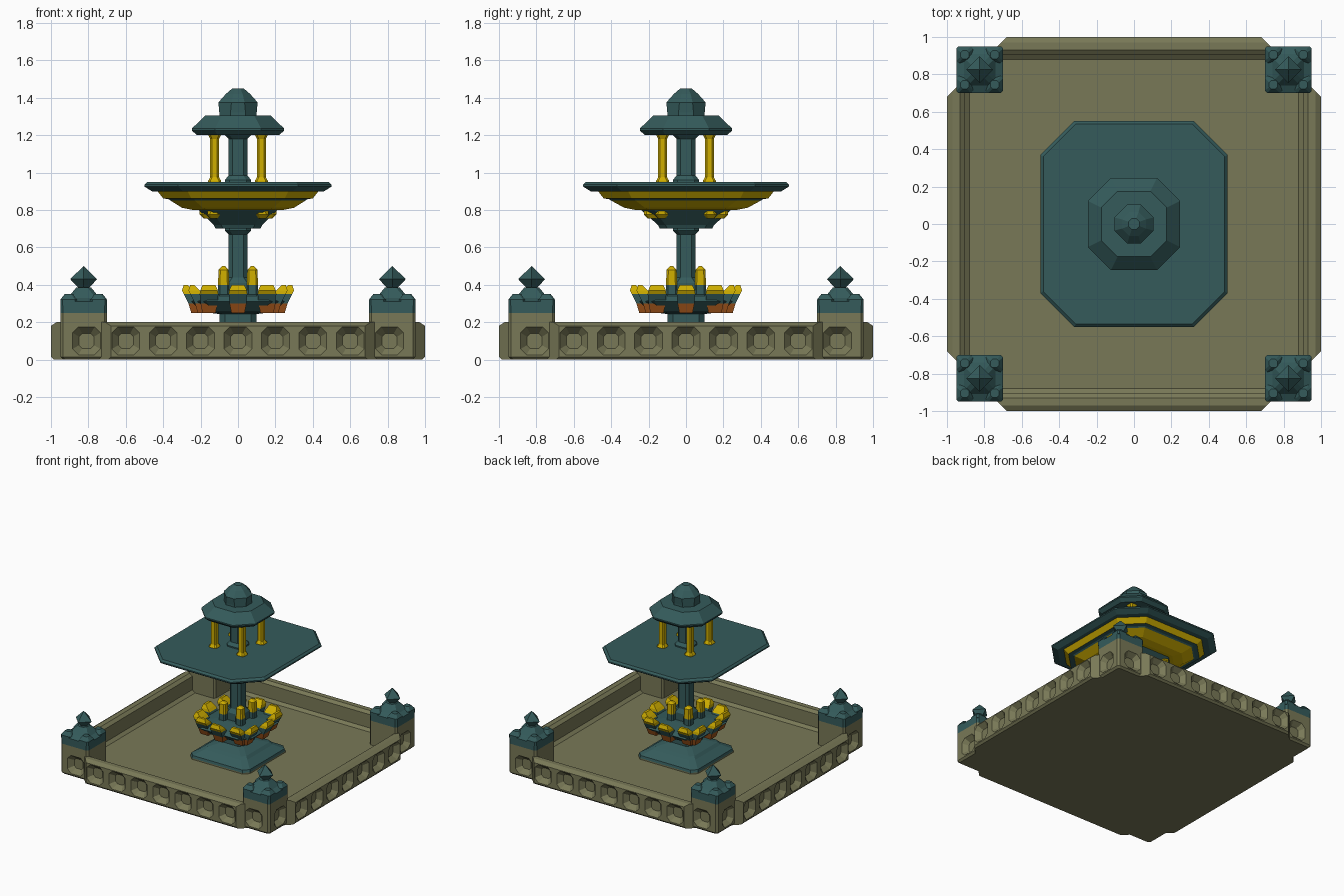
import bpy, bmesh, math
from mathutils import Matrix, Vector

if "Cube" in bpy.data.objects:
    bpy.data.objects.remove(bpy.data.objects["Cube"])


def mat(name, rgb):
    m = bpy.data.materials.new(name)
    m.diffuse_color = (*rgb, 1)
    m.use_nodes = True
    m.node_tree.nodes["Principled BSDF"].inputs["Base Color"].default_value = m.diffuse_color
    return m


STONE = mat("olive_stone", (0.19, 0.19, 0.095))
TEAL = mat("teal", (0.035, 0.105, 0.105))
GOLD = mat("gold", (0.62, 0.42, 0.0))
RUST = mat("rust", (0.33, 0.085, 0.01))


def finish(name, bm, mats):
    bmesh.ops.remove_doubles(bm, verts=bm.verts, dist=1e-5)
    bmesh.ops.recalc_face_normals(bm, faces=bm.faces)
    me = bpy.data.meshes.new(name)
    bm.to_mesh(me)
    bm.free()
    for m in mats:
        me.materials.append(m)
    ob = bpy.data.objects.new(name, me)
    bpy.context.collection.objects.link(ob)
    return ob


def add_loft(bm, rings, idx=None, mx=Matrix()):
    """Stack chamfered rectangles (half_x, half_y, chamfer, z)."""
    loops = []
    for hx, hy, c, z in rings:
        pts = [(hx, c - hy), (hx, hy - c), (hx - c, hy), (c - hx, hy),
               (-hx, hy - c), (-hx, c - hy), (c - hx, -hy), (hx - c, -hy)]
        loops.append([bm.verts.new(mx @ Vector((x, y, z))) for x, y in pts])
    for k, (a, b) in enumerate(zip(loops, loops[1:])):
        for i in range(8):
            j = (i + 1) % 8
            bm.faces.new((a[i], a[j], b[j], b[i])).material_index = idx[k] if idx else 0
    bm.faces.new(loops[0][::-1]).material_index = idx[0] if idx else 0
    bm.faces.new(loops[-1]).material_index = idx[-1] if idx else 0


def loft(name, rings, mats, idx=None, places=((0, 0),)):
    bm = bmesh.new()
    for x, y in places:
        add_loft(bm, rings, idx, Matrix.Translation((x, y, 0)))
    return finish(name, bm, mats)


def sq(h, c, z):
    return (h, h, c, z)


def corners(d):
    return [(sx * d, sy * d) for sx in (-1, 1) for sy in (-1, 1)]


def turn(k):
    return Matrix.Rotation(k * math.pi / 2, 4, 'Z')


# Recess cutter: octagonal frustums sunk into each outer face
def cutter(name, xs, face, depth):
    bm = bmesh.new()
    for k in range(4):
        for x in xs:
            m = turn(k) @ Matrix.Translation((x, -face, 0.1)) @ Matrix.Rotation(math.pi / 2, 4, 'X')
            add_loft(bm, [sq(0.083, 0.035, 0.01), sq(0.04, 0.017, -depth)], None, m)
    ob = finish(name, bm, [STONE])
    ob.hide_render = True
    ob.hide_viewport = True
    return ob


def cut(ob, tool):
    md = ob.modifiers.new("recesses", 'BOOLEAN')
    md.operation = 'DIFFERENCE'
    md.solver = 'EXACT'
    md.object = tool


# Basin floor
loft("basin_floor", [sq(0.9, 0, 0), sq(0.9, 0, 0.05)], [STONE])

# Low walls: one cross-section with mitred ends, on four sides
section = [(0.985, 0), (1, 0.015), (1, 0.18), (0.97, 0.2), (0.93, 0.2),
           (0.905, 0.18), (0.905, 0.07), (0.88, 0.05), (0.88, 0)]
bm = bmesh.new()
for k in range(4):
    ends = [[bm.verts.new(turn(k) @ Vector((s * (1.68 - y), -y, z))) for y, z in section]
            for s in (-1, 1)]
    n = len(section)
    for i in range(n):
        j = (i + 1) % n
        bm.faces.new((ends[0][i], ends[0][j], ends[1][j], ends[1][i]))
    for e in ends:
        bm.faces.new(e)
walls = finish("basin_walls", bm, [STONE])
cut(walls, cutter("wall_recess_cutter", [0.2 * i for i in range(-3, 4)], 1.0, 0.04))

# Corner posts
posts = loft("corner_posts", [sq(0.11, 0.015, 0), sq(0.125, 0.015, 0.015), sq(0.125, 0.015, 0.25)],
             [STONE], None, corners(0.825))
cut(posts, cutter("post_recess_cutter", (-0.81, 0.81), 0.95, 0.04))
loft("post_caps", [sq(0.125, 0.015, 0.25), sq(0.125, 0.015, 0.31), sq(0.085, 0.02, 0.33),
                   sq(0.04, 0.02, 0.385)], [TEAL], None, corners(0.825))
loft("post_cap_corners", [sq(0.045, 0.012, 0.29), sq(0.045, 0.012, 0.32), sq(0.022, 0.01, 0.35)],
     [TEAL], None, [(x + a, y + b) for x, y in corners(0.825) for a, b in corners(0.08)])
loft("post_finials", [sq(0.015, 0.015, 0.37), sq(0.072, 0.072, 0.43), sq(0.001, 0.001, 0.5)],
     [TEAL], None, corners(0.825))

# Pedestal and stem
loft("pedestal", [sq(0.27, 0.04, 0.04), sq(0.27, 0.04, 0.06), sq(0.265, 0.04, 0.08),
                  sq(0.2, 0.035, 0.12), sq(0.18, 0.03, 0.14), sq(0.1, 0.03, 0.17),
                  sq(0.1, 0.03, 0.26)], [STONE, TEAL], [0, 1, 1, 1, 1, 1])
loft("stem", [sq(0.07, 0.02, 0.25), sq(0.07, 0.02, 0.41), sq(0.05, 0.02, 0.44), sq(0.05, 0.02, 0.67),
              sq(0.07, 0.025, 0.69), sq(0.07, 0.025, 0.72)], [TEAL])

# Lotus bowl
loft("lotus_bowl", [sq(0.11, 0.03, 0.245), sq(0.19, 0.06, 0.255), sq(0.25, 0.08, 0.31),
                    sq(0.22, 0.07, 0.335), sq(0.1, 0.03, 0.35)], [TEAL])

# Outer petals: rust foot, teal body, gold tip, three to a side
bm = bmesh.new()
petal = [(0.17, 0.25, 0.25, 0.035), (0.2, 0.265, 0.3, 0.045), (0.225, 0.29, 0.35, 0.05),
         (0.24, 0.3, 0.37, 0.047), (0.27, 0.29, 0.4, 0.033)]
for k in range(4):
    for x, back in ((-0.155, 0.035), (0, 0), (0.155, 0.035)):
        for q in range(len(petal) - 1):
            part = []
            for a, b, z, w in petal[q:q + 2]:
                part.append([bm.verts.new(turn(k) @ Vector((x + s * w, back - r, z)))
                             for s, r in ((-1, a), (1, a), (1, b), (-1, b))])
            lo, hi = part
            m = (0, 1, 2, 2)[q]
            for i in range(4):
                j = (i + 1) % 4
                bm.faces.new((lo[i], lo[j], hi[j], hi[i])).material_index = m
            if q == 0:
                bm.faces.new(lo).material_index = m
            if q == len(petal) - 2:
                bm.faces.new(hi).material_index = m
finish("outer_petals", bm, [RUST, TEAL, GOLD])

# Inner petals hugging the stem
loft("inner_petals", [sq(0.03, 0.01, 0.33), sq(0.03, 0.01, 0.4), sq(0.027, 0.01, 0.48),
                      sq(0.008, 0.003, 0.5)], [TEAL, GOLD], [0, 1, 1], corners(0.077))

# Upper basin: stepped gold underside below a flat teal plate
loft("upper_basin_foot", [(0.12, 0.14, 0.04, 0.7), (0.13, 0.15, 0.04, 0.72),
                          (0.21, 0.24, 0.07, 0.8), (0.21, 0.24, 0.07, 0.82)], [TEAL])
loft("basin_gold_steps", [(0.24, 0.27, 0.09, 0.8), (0.3, 0.33, 0.11, 0.812), (0.36, 0.4, 0.13, 0.85),
                          (0.37, 0.41, 0.135, 0.857), (0.4, 0.44, 0.15, 0.862),
                          (0.43, 0.47, 0.16, 0.9)],
     [GOLD, TEAL], [0, 0, 1, 1, 0])
loft("upper_basin_plate", [(0.46, 0.51, 0.165, 0.9), (0.5, 0.55, 0.18, 0.925),
                           (0.5, 0.55, 0.18, 0.935), (0.485, 0.535, 0.175, 0.95)], [TEAL])
bm = bmesh.new()
for k in range(4):
    d = 0.175 if k % 2 == 0 else 0.155
    for x in (-0.13, 0.13):
        add_loft(bm, [(0.02, 0.03, 0.01, 0.755), (0.035, 0.05, 0.015, 0.775), (0.03, 0.05, 0.015, 0.805)],
                 None, turn(k) @ Matrix.Translation((x, -d, 0)))
finish("basin_gold_studs", bm, [GOLD])

# Pavilion on top
loft("pavilion_core", [sq(0.07, 0.025, 0.94), sq(0.07, 0.025, 0.96), sq(0.05, 0.02, 0.985),
                       sq(0.05, 0.02, 1.18), sq(0.07, 0.025, 1.2), sq(0.07, 0.025, 1.22)], [TEAL])
loft("pavilion_pillars", [sq(0.035, 0.012, 0.945), sq(0.035, 0.012, 0.955), sq(0.024, 0.01, 0.975),
                          sq(0.024, 0.01, 1.18), sq(0.034, 0.012, 1.2), sq(0.034, 0.012, 1.21)],
     [GOLD], None, corners(0.125))
loft("pavilion_roof", [sq(0.22, 0.11, 1.2), sq(0.247, 0.123, 1.225), sq(0.247, 0.123, 1.235),
                       sq(0.175, 0.088, 1.305)], [TEAL])
loft("roof_dome", [sq(0.1, 0.06, 1.29), sq(0.1, 0.06, 1.32), sq(0.105, 0.07, 1.375),
                   sq(0.065, 0.04, 1.42), sq(0.03, 0.018, 1.45)], [TEAL])
